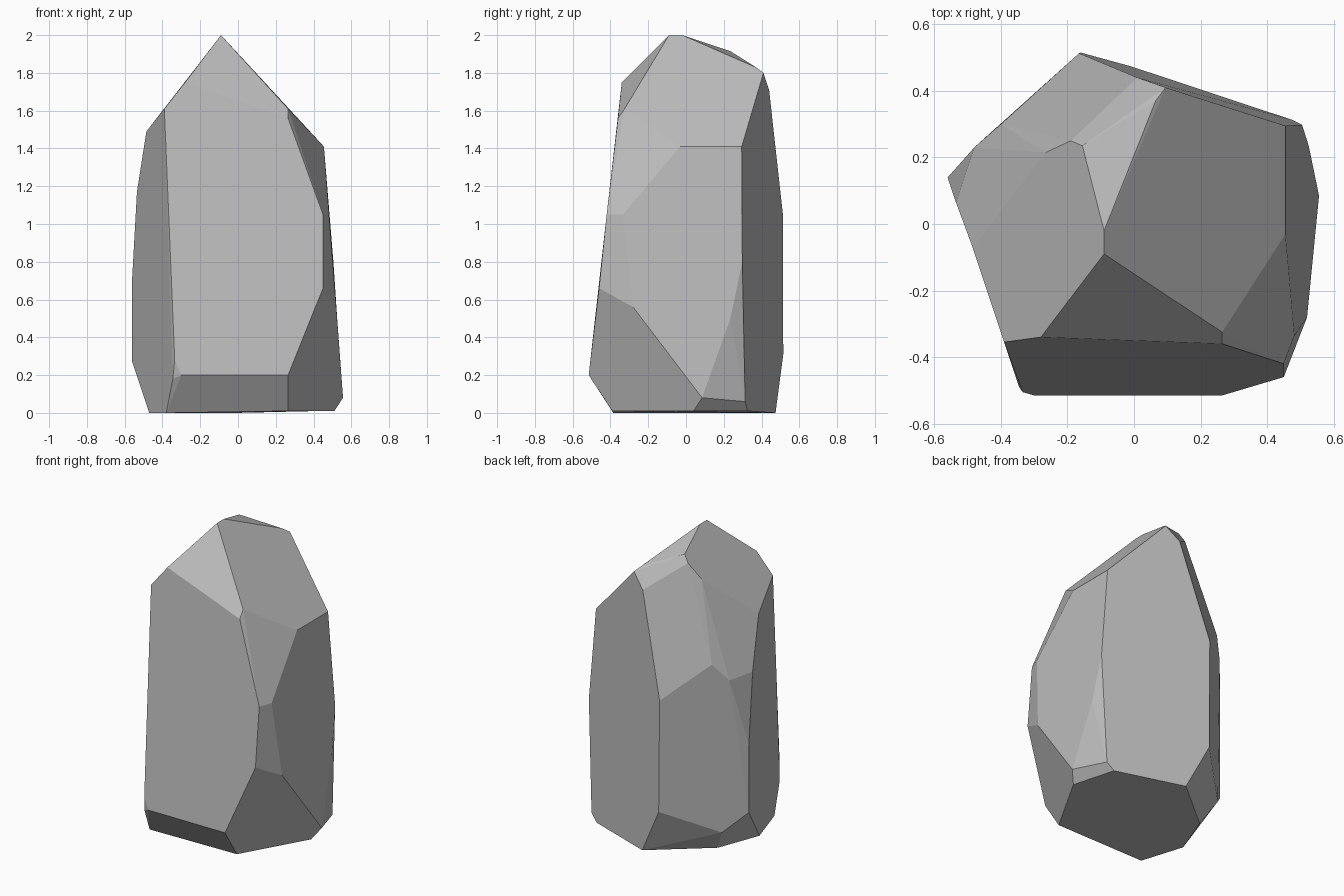
import bpy
import bmesh
from math import radians
from mathutils import Vector

# Remove the default cube only
default_cube = bpy.data.objects.get("Cube")
if default_cube:
    bpy.data.objects.remove(default_cube, do_unlink=True)

UNIT = 0.01  # corners are given in hundredths


def make_material(name, colour):
    """Flat, matte material with one colour."""
    material = bpy.data.materials.new(name)
    material.use_nodes = True
    material.diffuse_color = colour
    shader = material.node_tree.nodes["Principled BSDF"]
    shader.inputs["Base Color"].default_value = colour
    shader.inputs["Roughness"].default_value = 0.9
    return material


def faceted_stone(name, corners, material, flatness):
    """Stretch a skin over the chiselled corners and merge coplanar facets."""
    bm = bmesh.new()
    for corner in corners:
        bm.verts.new(Vector(corner) * UNIT)
    bmesh.ops.convex_hull(bm, input=bm.verts[:])
    loose = [v for v in bm.verts if not v.link_faces]
    bmesh.ops.delete(bm, geom=loose, context='VERTS')
    bmesh.ops.dissolve_limit(bm, angle_limit=flatness,
                             verts=bm.verts[:], edges=bm.edges[:])
    bmesh.ops.recalc_face_normals(bm, faces=bm.faces[:])
    for face in bm.faces:
        face.smooth = False

    mesh = bpy.data.meshes.new(name)
    bm.to_mesh(mesh)
    bm.free()
    mesh.materials.append(material)
    stone = bpy.data.objects.new(name, mesh)
    bpy.context.scene.collection.objects.link(stone)
    return stone


# Short summit ridge and the small facets falling away behind it
summit = [(-9, -9, 200), (-9, -2, 200), (-15.5, 23.5, 191.5),
          (-19, 25, 187), (6.5, 37, 183), (9.5, 41, 180),
          (1, 44, 171), (-26.5, 21.5, 177)]

# Shoulders, where the sloping cap meets the upright sides
shoulders = [(-28, -34, 175), (-39, -35.5, 161), (26.5, -32.5, 161),
             (26.5, -36, 156), (-48.5, -7, 149),
             (45.5, -3, 141), (45.5, 29.5, 141)]

# Waist, the widest part of the upright sides
waist = [(45, -42, 105), (48.2, -33.5, 105), (45, -46, 66),
         (52, -28, 56), (50.5, 29.8, 80), (52.5, 23.5, 50),
         (-16.5, 51.3, 105), (-40, 30, 127), (-48, 23, 116),
         (-53.5, 6.5, 117), (-56, 14, 72)]

# Foot, bevelled inwards towards the ground
foot = [(-33.5, -50.5, 28), (-34.5, -49, 18), (-30, -51.5, 20),
        (26.5, -51.5, 20), (55.6, 8.5, 8), (47.5, 31.3, 6),
        (-16, 51.5, 31), (-44.3, 25.6, 15), (-56, 14, 27)]

# Flat underside
underside = [(-38, -38.5, 0), (26.5, -39, 1), (51, 4, 1), (43, 32.6, 1),
             (-1, 47.4, 0), (-36.2, 18.4, 0), (-47, -10, 0)]

stone_grey = make_material("stone grey", (0.5, 0.5, 0.5, 1.0))
faceted_stone("standing_stone", summit + shoulders + waist + foot + underside,
              stone_grey, radians(5))
